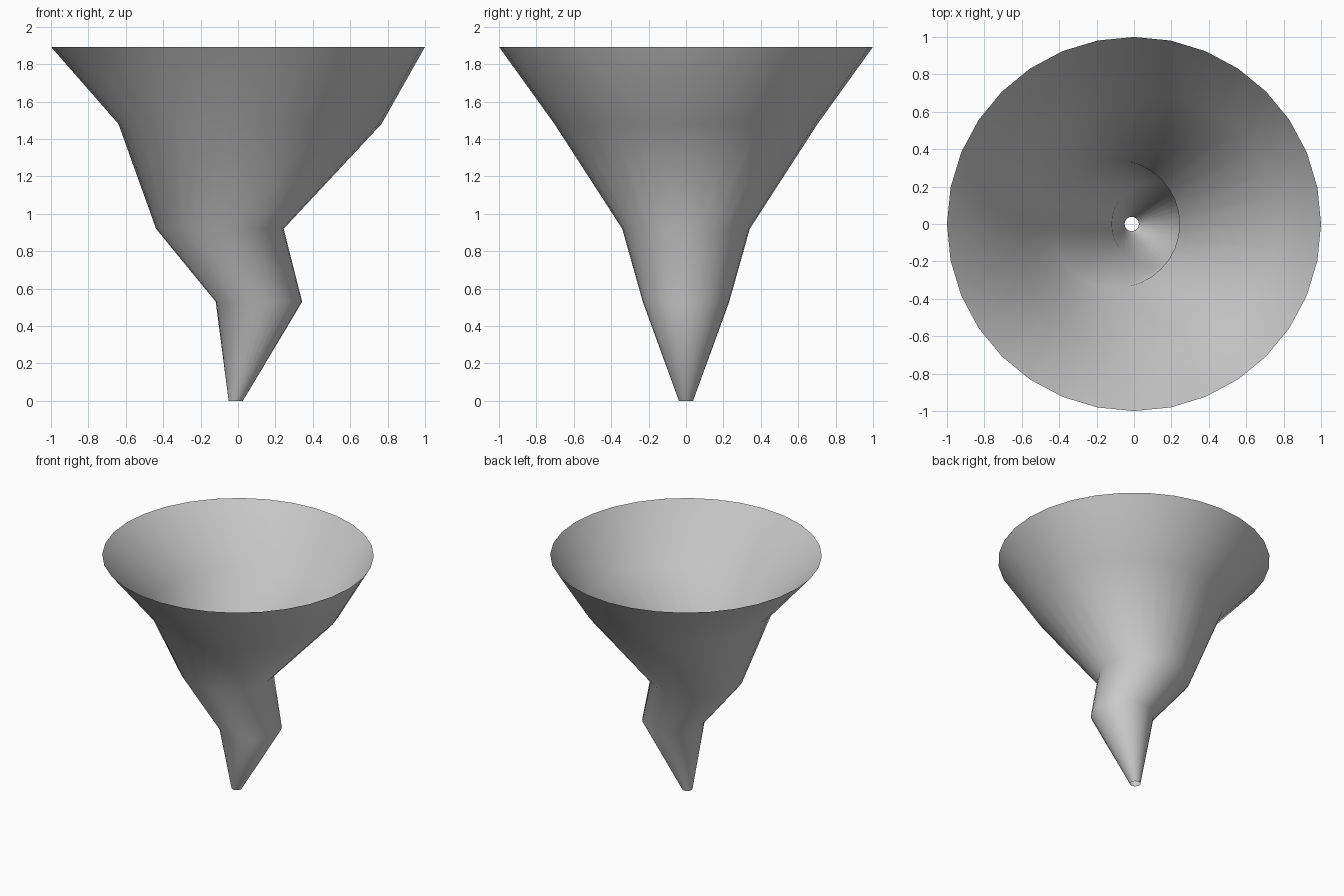
import bpy, bmesh
from math import cos, sin, tau

if "Cube" in bpy.data.objects:
    bpy.data.objects.remove(bpy.data.objects["Cube"])

SIDES = 32
# rings of the funnel: height, centre x, radius
RINGS = [(0.0, -0.012, 0.038), (0.53, 0.112, 0.231), (0.92, -0.097, 0.341),
         (1.48, 0.064, 0.703), (1.893, 0.0, 1.0)]

# open, single-walled crooked funnel lofted through the rings
bm = bmesh.new()
loops = [[bm.verts.new((cx + r * cos(tau * i / SIDES), r * sin(tau * i / SIDES), z))
          for i in range(SIDES)] for z, cx, r in RINGS]
for low, high in zip(loops, loops[1:]):
    for i in range(SIDES):
        j = (i + 1) % SIDES
        bm.faces.new((low[i], low[j], high[j], high[i])).smooth = True

mesh = bpy.data.meshes.new("twister_funnel")
bm.to_mesh(mesh)
bm.free()
funnel = bpy.data.objects.new("twister_funnel", mesh)
bpy.context.collection.objects.link(funnel)
